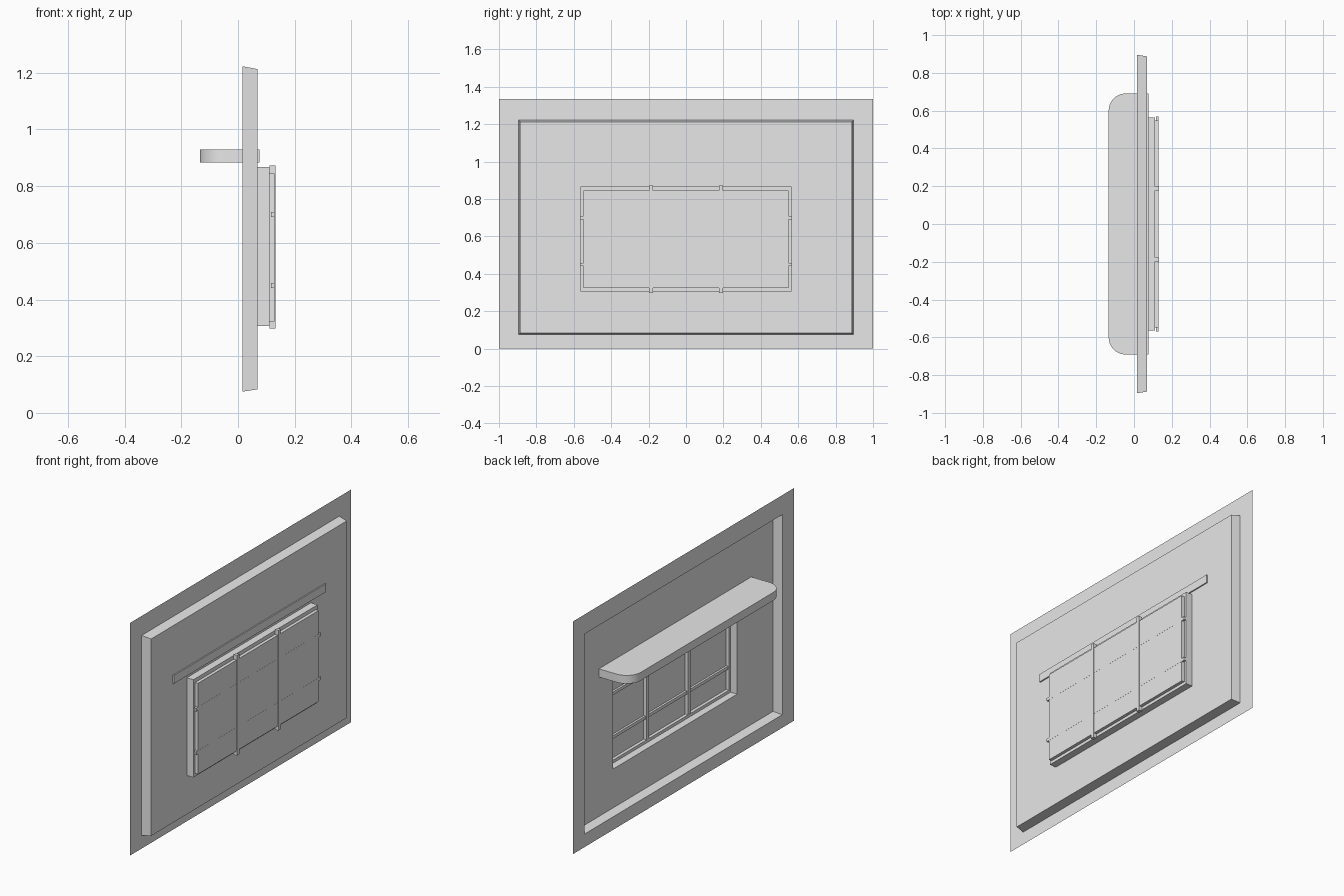
import bpy, bmesh, math

cube = bpy.data.objects.get("Cube")
if cube:
    bpy.data.objects.remove(cube, do_unlink=True)

grey = bpy.data.materials.new("plain_grey")
grey.use_nodes = True
grey.diffuse_color = (0.8, 0.8, 0.8, 1)
grey.node_tree.nodes["Principled BSDF"].inputs["Base Color"].default_value = (0.8, 0.8, 0.8, 1)


def finish(name, bm):
    mesh = bpy.data.meshes.new(name)
    bm.to_mesh(mesh)
    bm.free()
    mesh.materials.append(grey)
    obj = bpy.data.objects.new(name, mesh)
    bpy.context.collection.objects.link(obj)
    return obj


def box(name, x, y, z):
    """Box from (low, high) pairs on each axis."""
    bm = bmesh.new()
    bmesh.ops.create_cube(bm, size=1)
    for v in bm.verts:
        v.co = [lim[0] if c < 0 else lim[1] for c, lim in zip(v.co, (x, y, z))]
    return finish(name, bm)


def stepped_sheet(name, rings, cap):
    """Thin sheet joining nested rectangles (x, half width, bottom, top)."""
    bm = bmesh.new()
    loops = []
    for x, w, lo, hi in rings:
        corners = ((-w, lo), (w, lo), (w, hi), (-w, hi))
        loops.append([bm.verts.new((x, y, z)) for y, z in corners])
    for a, b in zip(loops, loops[1:]):
        for i in range(4):
            j = (i + 1) % 4
            bm.faces.new((a[i], a[j], b[j], b[i]))
    if cap:
        bm.faces.new(loops[-1])
    return finish(name, bm)


# Wall flange with its tapered panel, open at the window
stepped_sheet("wall_panel", [
    (0.016, 1.0, 0.0, 1.335),
    (0.016, 0.896, 0.075, 1.223),
    (0.069, 0.887, 0.083, 1.213),
    (0.069, 0.563, 0.306, 0.867)], False)

# Window bay: deep reveal, small rebate and closed pane
stepped_sheet("window_bay", [
    (0.069, 0.563, 0.306, 0.867),
    (0.111, 0.563, 0.306, 0.867),
    (0.111, 0.548, 0.323, 0.845),
    (0.129, 0.548, 0.323, 0.845)], True)

# Window bars
for side, y in (("right", -0.188), ("left", 0.188)):
    box("upright_bar_" + side, (0.112, 0.132), (y - 0.011, y + 0.011), (0.298, 0.873))
for level, z in (("lower", 0.45), ("upper", 0.70)):
    box("cross_bar_" + level, (0.117, 0.1295), (-0.568, 0.568), (z - 0.009, z + 0.009))

# Shelf with two rounded outer corners
bm = bmesh.new()
radius, back, half = 0.09, -0.134, 0.691
arc = [math.radians(90 + 90 * i / 10) for i in range(11)]
curve = [(back + radius + radius * math.cos(t), half - radius + radius * math.sin(t)) for t in arc]
outline = [(0.076, half)] + curve + [(x, -y) for x, y in reversed(curve)] + [(0.076, -half)]
face = bm.faces.new([bm.verts.new((x, y, 0.883)) for x, y in outline])
grown = bmesh.ops.extrude_face_region(bm, geom=[face])["geom"]
bmesh.ops.translate(bm, vec=(0, 0, 0.047), verts=[g for g in grown if isinstance(g, bmesh.types.BMVert)])
bmesh.ops.recalc_face_normals(bm, faces=bm.faces)
shelf = finish("shelf", bm)
bpy.context.view_layer.objects.active = shelf
shelf.select_set(True)
bpy.ops.object.shade_smooth_by_angle(angle=math.radians(30))
